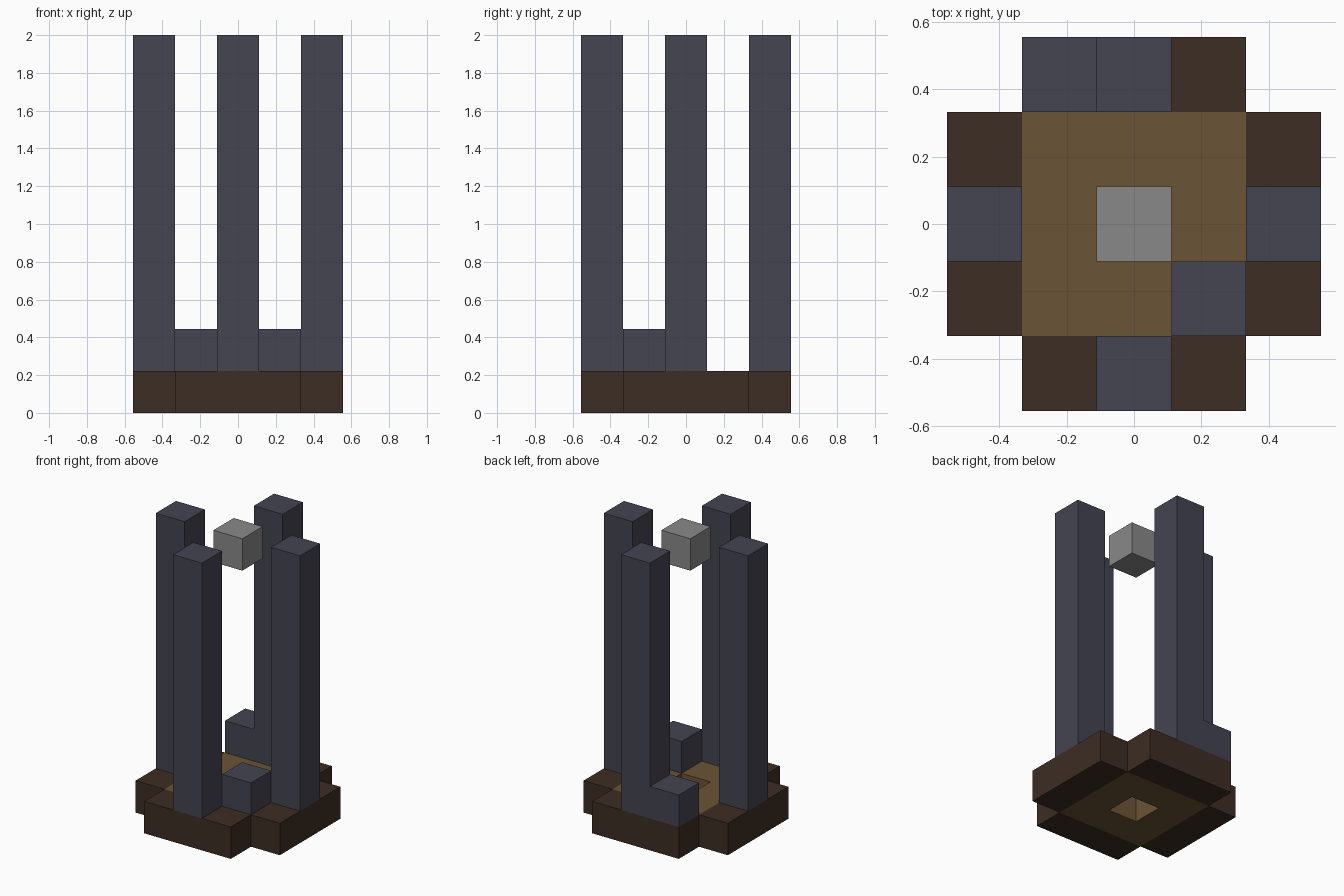
import bpy
import bmesh
from mathutils import Vector

U = 2 / 9  # one block; the model is five blocks wide and nine tall

default = bpy.data.objects.get("Cube")
if default:
    bpy.data.objects.remove(default, do_unlink=True)


def material(name, rgb):
    mat = bpy.data.materials.new(name)
    mat.use_nodes = True
    color = (*rgb, 1)
    mat.diffuse_color = color
    bsdf = next(n for n in mat.node_tree.nodes if n.type == "BSDF_PRINCIPLED")
    bsdf.inputs["Base Color"].default_value = color
    return mat


slate = material("slate", (0.058, 0.058, 0.084))
dark_wood = material("dark wood", (0.047, 0.026, 0.017))
light_wood = material("light wood", (0.147, 0.087, 0.037))
grey = material("grey stone", (0.25, 0.25, 0.25))


def finish(name, bm, mat):
    mesh = bpy.data.meshes.new(name)
    bmesh.ops.recalc_face_normals(bm, faces=bm.faces)
    bm.to_mesh(mesh)
    bm.free()
    mesh.materials.append(mat)
    obj = bpy.data.objects.new(name, mesh)
    bpy.context.collection.objects.link(obj)
    return obj


def block(name, mat, x, y, bottom, top, wide=1, deep=1):
    """Box centred on grid cell (x, y), measured in blocks."""
    bm = bmesh.new()
    bmesh.ops.create_cube(bm, size=1)
    bmesh.ops.scale(bm, vec=Vector((wide, deep, top - bottom)) * U, verts=bm.verts)
    bmesh.ops.translate(bm, vec=Vector((x, y, (bottom + top) / 2)) * U, verts=bm.verts)
    return finish(name, bm, mat)


# Floor: three by three slab with an open shaft through the middle
bm = bmesh.new()
bmesh.ops.create_grid(bm, x_segments=3, y_segments=3, size=1.5 * U)
centre = min(bm.faces, key=lambda f: f.calc_center_median().length)
bmesh.ops.delete(bm, geom=[centre], context="FACES")
result = bmesh.ops.extrude_face_region(bm, geom=bm.faces[:], use_keep_orig=True)
raised = [v for v in result["geom"] if isinstance(v, bmesh.types.BMVert)]
bmesh.ops.translate(bm, vec=(0, 0, U), verts=raised)
finish("floor", bm, light_wood)

# Border beam and tall pillar on each of the four sides
sides = {"left": (1, 0), "right": (-1, 0), "front": (0, -1), "back": (0, 1)}
for side, (dx, dy) in sides.items():
    block(side + "_border", dark_wood, 2 * dx, 2 * dy, 0, 1,
          wide=1 + 2 * abs(dy), deep=1 + 2 * abs(dx))
    block(side + "_pillar", slate, 2 * dx, 2 * dy, 1, 9)

# Loose low blocks and the floating stone
block("front_low_block", slate, 1, -1, 1, 2)
block("back_low_block", slate, -1, 2, 1, 2)
block("floating_stone", grey, 0, 0, 8, 9)
